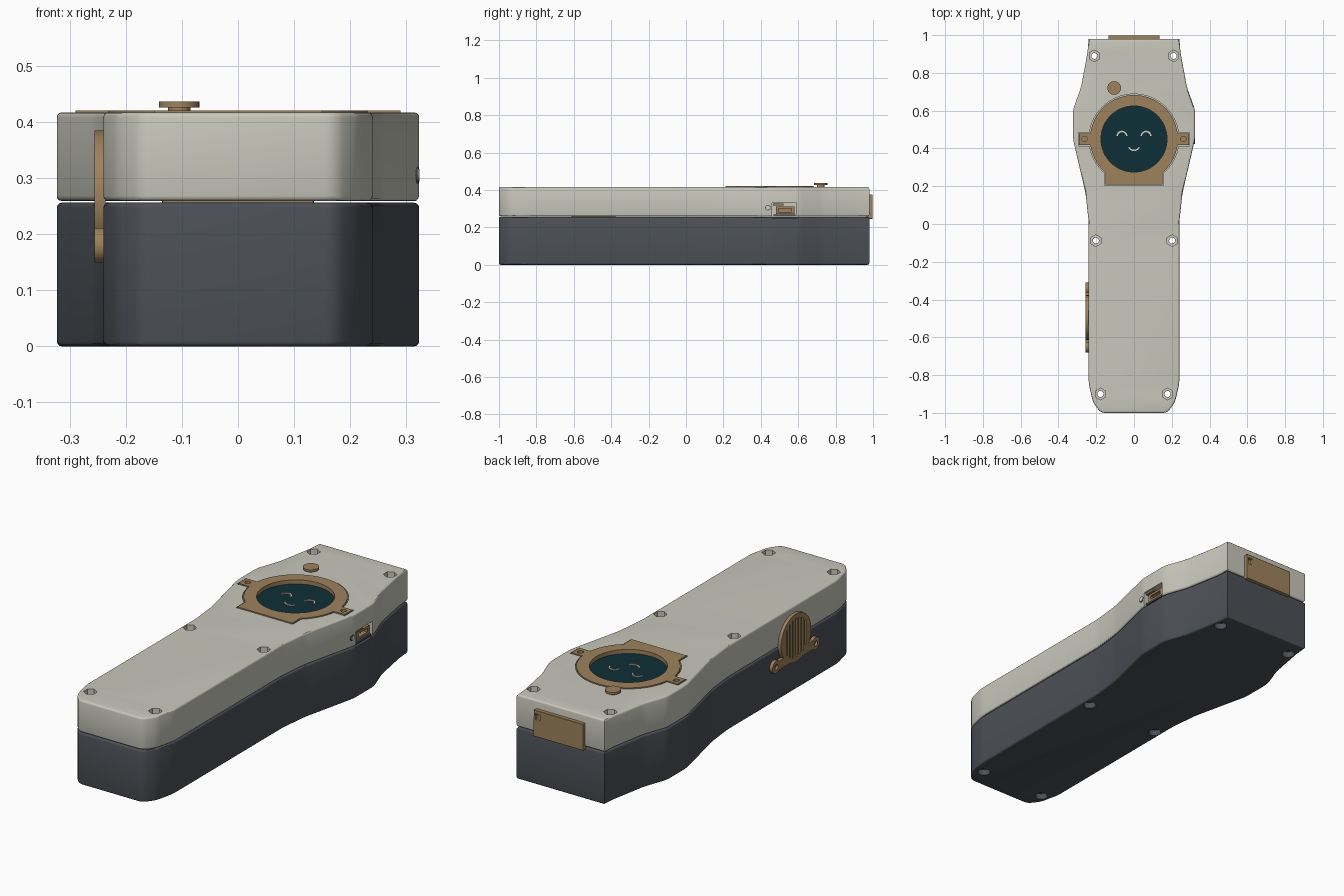
import bpy, bmesh, math
from mathutils import Matrix

if "Cube" in bpy.data.objects:
    bpy.data.objects.remove(bpy.data.objects["Cube"], do_unlink=True)


def material(name, rgb):
    m = bpy.data.materials.new(name)
    m.use_nodes = True
    lin = [((c / 255 + 0.055) / 1.055) ** 2.4 for c in rgb] + [1]
    m.diffuse_color = lin
    m.node_tree.nodes["Principled BSDF"].inputs["Base Color"].default_value = lin
    return m


CREAM = material("warm light grey", (200, 200, 189))
SLATE = material("dark slate", (76, 80, 86))
BROWN = material("tan brown", (157, 130, 92))
TEAL = material("deep teal", (14, 47, 55))
PALE = material("pale cream", (215, 210, 195))


def add(name, bm, mat):
    bmesh.ops.recalc_face_normals(bm, faces=bm.faces[:])
    me = bpy.data.meshes.new(name)
    bm.to_mesh(me)
    bm.free()
    me.materials.append(mat)
    ob = bpy.data.objects.new(name, me)
    bpy.context.collection.objects.link(ob)
    return ob


def prism_mesh(pts, z0, z1):
    bm = bmesh.new()
    base = bm.faces.new([bm.verts.new((x, y, z0)) for x, y in pts])
    up = bmesh.ops.extrude_face_region(bm, geom=[base])["geom"]
    for v in up:
        if isinstance(v, bmesh.types.BMVert):
            v.co.z = z1
    return bm


def box(name, x, y, z, mat):
    return add(name, prism_mesh([(x[0], y[0]), (x[1], y[0]), (x[1], y[1]), (x[0], y[1])], *z), mat)


def cyl(name, r, x, y, z, h, mat, axis="Z", n=32):
    """Cylinder centred on x, y, z along an axis."""
    bm = bmesh.new()
    rot = Matrix.Rotation(math.pi / 2, 4, "Y") if axis == "X" else Matrix()
    bmesh.ops.create_cone(bm, cap_ends=True, segments=n, radius1=r, radius2=r,
                          depth=h, matrix=Matrix.Translation((x, y, z)) @ rot)
    return add(name, bm, mat)


def combine(target, tools, op="DIFFERENCE"):
    bpy.context.view_layer.objects.active = target
    for tool in tools:
        mod = target.modifiers.new("bool", "BOOLEAN")
        mod.operation, mod.solver, mod.object = op, "EXACT", tool
        bpy.ops.object.modifier_apply(modifier=mod.name)
        bpy.data.objects.remove(tool, do_unlink=True)
    return target


def smooth(ob, angle=30):
    bpy.ops.object.select_all(action="DESELECT")
    ob.select_set(True)
    bpy.context.view_layer.objects.active = ob
    bpy.ops.object.shade_smooth_by_angle(angle=math.radians(angle))


# Case outline: right half, from front to back, then mirrored
HALF = [(0.175, -1.0), (0.217, -0.945), (0.24, -0.845), (0.24, 0.01), (0.256, 0.16),
        (0.323, 0.45), (0.323, 0.605), (0.28, 0.725), (0.246, 0.91), (0.24, 0.98)]
OUTLINE = HALF + [(-x, y) for x, y in reversed(HALF)]


def shell(name, z0, z1, mat):
    bm = prism_mesh(OUTLINE, z0, z1)
    upright = [e for e in bm.edges if abs(e.verts[0].co.z - e.verts[1].co.z) > 0.05
               and e.verts[0].co.y < 0.9]
    bmesh.ops.bevel(bm, geom=upright, offset=0.02, segments=3, profile=0.5, affect="EDGES")
    rims = [e for e in bm.edges if abs(e.verts[0].co.z - e.verts[1].co.z) < 1e-4]
    bmesh.ops.bevel(bm, geom=rims, offset=0.009, segments=3, profile=0.5, affect="EDGES")
    return add(name, bm, mat)


TOP = 0.417
lower = shell("lower_case", 0, 0.256, SLATE)
upper = shell("upper_case", 0.259, TOP, CREAM)

# Screw holes: hexagonal pockets above, round pockets below
for hx, hy in [(0.21, 0.89), (0.202, -0.088), (0.178, -0.9)]:
    for s in (-1, 1):
        for case in (upper, lower):
            combine(case, [cyl("hole", 0.016, s * hx, hy, 0.2, 0.6, case.data.materials[0], n=20)])
        combine(upper, [cyl("hex", 0.031, s * hx, hy, TOP, 0.06, CREAM, n=6)])
        combine(lower, [cyl("bore", 0.03, s * hx, hy, 0, 0.06, SLATE, n=24)])

# Screen frame: ring with two ears and a bottom tab
SY = 0.45


def frame(name, grow, z, mat):
    g = grow
    ring = cyl(name, 0.233 + g, 0, SY, sum(z) / 2, z[1] - z[0], mat, n=64)
    ears = box("ears", (-0.29 - g, 0.29 + g), (SY - 0.032 - g, SY + 0.03 + g), z, mat)
    tab = box("tab", (-0.15 - g, 0.15 + g), (0.21 - g, SY), z, mat)
    return combine(ring, [ears, tab], "UNION")


combine(upper, [frame("recess", 0.005, (0.385, 0.45), CREAM)])
bezel = frame("screen_frame", 0, (0.383, 0.42), BROWN)
combine(bezel, [cyl("opening", 0.175, 0, SY, 0.4, 0.2, BROWN, n=64)])
combine(bezel, [cyl("ear_hole", 0.014, s * 0.262, SY, 0.42, 0.04, BROWN, n=20) for s in (-1, 1)])
cyl("screen", 0.176, 0, SY, 0.392, 0.016, TEAL, n=64)


# Face on the screen
def arc(name, cx, cy, r, start, end):
    steps = 12
    angles = [math.radians(start + (end - start) * i / steps) for i in range(steps + 1)]
    pts = [(cx + r * math.cos(a), cy + r * math.sin(a)) for a in angles]
    pts += [(cx + (r - 0.008) * math.cos(a), cy + (r - 0.008) * math.sin(a)) for a in reversed(angles)]
    add(name, prism_mesh(pts, 0.399, 0.404), PALE)


for side, s in (("left", 1), ("right", -1)):
    arc(side + "_eye", s * 0.064, 0.465, 0.029, 0, 180)
arc("mouth", 0, 0.422, 0.036, 210, 330)

# Push button
cyl("button_stem", 0.02, -0.105, 0.72, 0.42, 0.02, BROWN)
button = cyl("button_cap", 0.036, -0.105, 0.72, 0.431, 0.011, BROWN)

# Speaker grille on the right side wall
GY, GZ, GX = -0.495, 0.267, -0.246
grille = cyl("speaker_grille", 0.118, GX, GY, GZ, 0.02, BROWN, "X", 48)
lugs = [cyl("lug", 0.031, GX, GY + s * 0.154, 0.18, 0.02, BROWN, "X", 24) for s in (-1, 1)]
bar = box("bar", (GX - 0.01, GX + 0.01), (GY - 0.154, GY + 0.154), (0.158, 0.202), BROWN)
combine(grille, [bar] + lugs, "UNION")
slots = []
for i in range(-3, 4):
    y = GY + i * 0.024
    h = math.sqrt(0.095 ** 2 - (i * 0.024) ** 2)
    slots.append(box("slot", (-0.3, GX + 0.004), (y - 0.005, y + 0.005), (GZ - h, GZ + h), BROWN))
slots += [cyl("lug_hole", 0.013, -0.26, GY + s * 0.154, 0.18, 0.03, BROWN, "X", 16) for s in (-1, 1)]
combine(grille, slots)

# Back cover plate with a small window
plate = box("back_plate", (-0.135, 0.135), (0.965, 0.998), (0.245, 0.377), BROWN)
combine(plate, [box("window", (0.103, 0.125), (0.985, 1.1), (0.328, 0.358), BROWN)])
bevel = plate.modifiers.new("soft_edges", "BEVEL")
bevel.width, bevel.segments = 0.004, 2

# Charging port on the left side wall
for case in (upper, lower):
    combine(case, [box("pocket", (0.275, 0.4), (0.46, 0.59), (0.25, 0.33), case.data.materials[0])])
port = box("charging_port", (0.27, 0.312), (0.48, 0.58), (0.272, 0.312), BROWN)
combine(port, [box("mouth_cut", (0.29, 0.4), (0.495, 0.565), (0.283, 0.301), BROWN)])
box("port_board", (0.27, 0.318), (0.467, 0.585), (0.259, 0.269), SLATE)
box("port_latch", (0.27, 0.317), (0.465, 0.52), (0.318, 0.327), BROWN)
cyl("indicator_ring", 0.015, 0.312, 0.438, 0.305, 0.02, SLATE, "X", 20)
cyl("indicator_light", 0.011, 0.313, 0.438, 0.305, 0.021, PALE, "X", 20)

for ob in (upper, lower, bezel, button, grille):
    smooth(ob)
